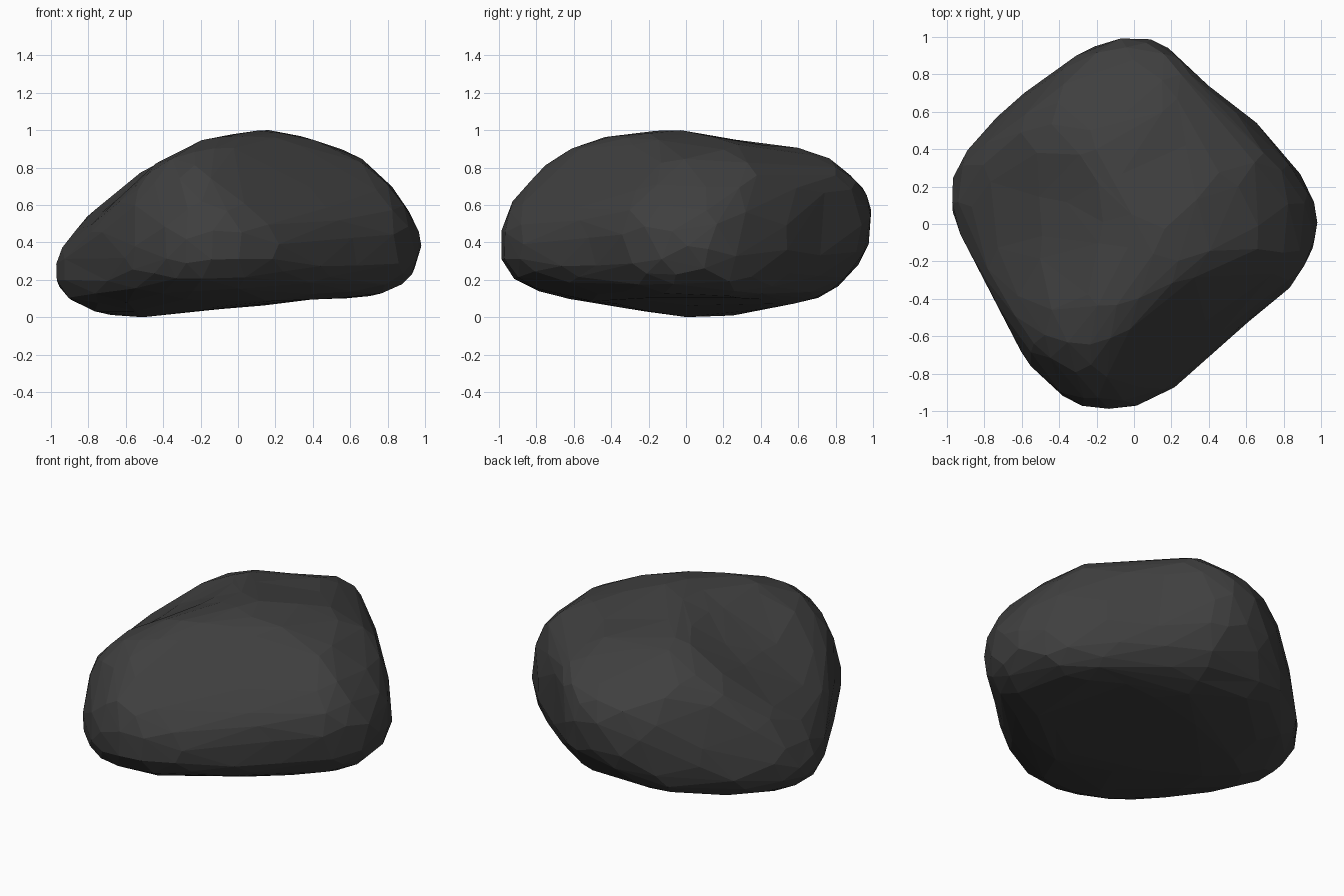
import bpy
import bmesh
from math import sin, cos, radians
from mathutils import Vector, noise

cube = bpy.data.objects.get("Cube")
if cube:
    bpy.data.objects.remove(cube, do_unlink=True)

# Boulder outlines along the main axes
FRONT = [(-1, .26), (-.85, .5), (-.5, .79), (-.18, .95), (.14, 1), (.4, .95),
         (.65, .85), (.83, .69), (1, .43), (.99, .3), (.88, .16), (.72, .1),
         (.4, .1), (-.15, .04), (-.53, 0), (-.7, 0), (-.85, .03), (-.99, .13)]
SIDE = [(-1, .25), (-.97, .58), (-.8, .79), (-.63, .9), (-.45, .96), (-.06, 1),
        (.4, .92), (.63, .91), (.83, .82), (.97, .69), (1, .5), (.94, .3),
        (.77, .12), (.4, .04), (.2, 0), (-.03, 0), (-.6, .1), (-.83, .15)]
TOP = [(-.11, 1), (.12, 1), (.38, .74), (.67, .52), (.95, .18), (1, -.07),
       (.87, -.31), (.62, -.5), (.22, -.87), (0, -.99), (-.12, -1), (-.34, -.96),
       (-.56, -.75), (-.7, -.48), (-.97, .02), (-1, .11), (-.97, .31), (-.78, .54),
       (-.35, .87)]

# Outlines along slanted directions, measured from mid height
FRONT_SLANT = [(.05, .58), (-.19, .52), (-.58, .27), (-.82, .08), (-.9, -.31),
               (-.83, -.47), (-.74, -.56), (-.6, -.6), (.45, -.59), (.68, -.56),
               (.85, -.41), (.9, -.23), (.86, -.02), (.77, .29), (.72, .45),
               (.6, .55), (.31, .55)]
BACK_SLANT = [(-.9, .11), (-.8, .27), (-.51, .5), (-.25, .58), (.03, .61),
              (.45, .56), (.65, .49), (.83, .23), (.9, -.06), (.84, -.28),
              (.8, -.52), (.73, -.63), (.59, -.71), (.18, -.74), (-.14, -.7),
              (-.55, -.56), (-.7, -.41), (-.88, -.1)]
UNDER_SLANT = [(-.88, .1), (-.81, .29), (-.68, .42), (-.33, .58), (.43, .66),
               (.62, .55), (.75, .34), (.95, -.25), (.96, -.45), (.88, -.58),
               (.69, -.67), (-.04, -.75), (-.43, -.72), (-.66, -.56),
               (-.76, -.28), (-.85, -.1)]
CENTRE = Vector((0, 0, .42))


class Outline:
    """Silhouette along a direction given by azimuth and elevation."""

    def __init__(self, points, azimuth, elevation, pivot=0, slack=1):
        a, e = radians(azimuth), radians(elevation)
        self.right = Vector((-sin(a), cos(a), 0))
        self.up = Vector((-cos(a) * sin(e), -sin(a) * sin(e), cos(e)))
        origin = Vector((0, (CENTRE.z - pivot) * cos(e)))
        self.points = [(Vector(p) - origin) * slack for p in points]

    def gauge(self, direction):
        """How far a direction reaches, as a fraction of the outline."""
        d = Vector((self.right.dot(direction), self.up.dot(direction)))
        best = 0
        for a, b in zip(self.points, self.points[1:] + self.points[:1]):
            edge = b - a
            denom = d.cross(edge)
            if abs(denom) < 1e-9:
                continue
            reach = a.cross(edge) / denom
            along = a.cross(d) / denom
            if reach > 0 and -1e-6 <= along <= 1 + 1e-6:
                best = max(best, 1 / reach)
        return best


MAIN = [Outline(FRONT, -90, 0), Outline(SIDE, 0, 0), Outline(TOP, -90, 90)]
SLANTED = [Outline(FRONT_SLANT, -55, 25, .5),
           Outline(BACK_SLANT, 125, 25, .5, 1.01),
           Outline(UNDER_SLANT, 55, -28, .5, 1.01)]
# Sloping shoulder above the front left flank: normal and distance
SHOULDER, SHOULDER_REACH = Vector((.62, -.85, 1)), .94


def surface_point(d, power=3.8):
    """Rounded body that fills all the outlines."""
    main = [o.gauge(d) for o in MAIN]
    limits = [o.gauge(d) for o in SLANTED] + [SHOULDER.dot(d) / SHOULDER_REACH]
    blend = (sum(g ** power for g in main) / 2) ** (1 / power)
    return CENTRE + d * 1.01 / max(blend, *main, *limits)


def hollow(p, x, y, radius, depth):
    """Press a shallow dip into the upper surface."""
    if p.z > CENTRE.z:
        falloff = 1 - ((p.x - x) ** 2 + (p.y - y) ** 2) / radius ** 2
        p.z -= depth * max(falloff, 0)


# Boulder body, worn smooth along its ridges
bm = bmesh.new()
bmesh.ops.create_icosphere(bm, subdivisions=5, radius=1)
for v in bm.verts:
    d = v.co.normalized()
    p = surface_point(d)
    p += d * noise.noise(p * 2.5) * .01
    hollow(p, -.42, -.02, .4, .06)
    v.co = p
for step in range(5):
    bmesh.ops.smooth_vert(bm, verts=bm.verts, factor=.5, use_axis_x=True,
                          use_axis_y=True, use_axis_z=True)
mesh = bpy.data.meshes.new("boulder")
bm.to_mesh(mesh)
bm.free()
boulder = bpy.data.objects.new("boulder", mesh)
bpy.context.scene.collection.objects.link(boulder)

# Broad irregular facets
facets = boulder.modifiers.new("facets", 'DECIMATE')
facets.ratio = .08

# Dark stone
stone = bpy.data.materials.new("dark_stone")
stone.use_nodes = True
colour = (.05, .05, .05, 1)
stone.diffuse_color = colour
shader = next(n for n in stone.node_tree.nodes if n.type == 'BSDF_PRINCIPLED')
shader.inputs["Base Color"].default_value = colour
shader.inputs["Roughness"].default_value = .9
mesh.materials.append(stone)
